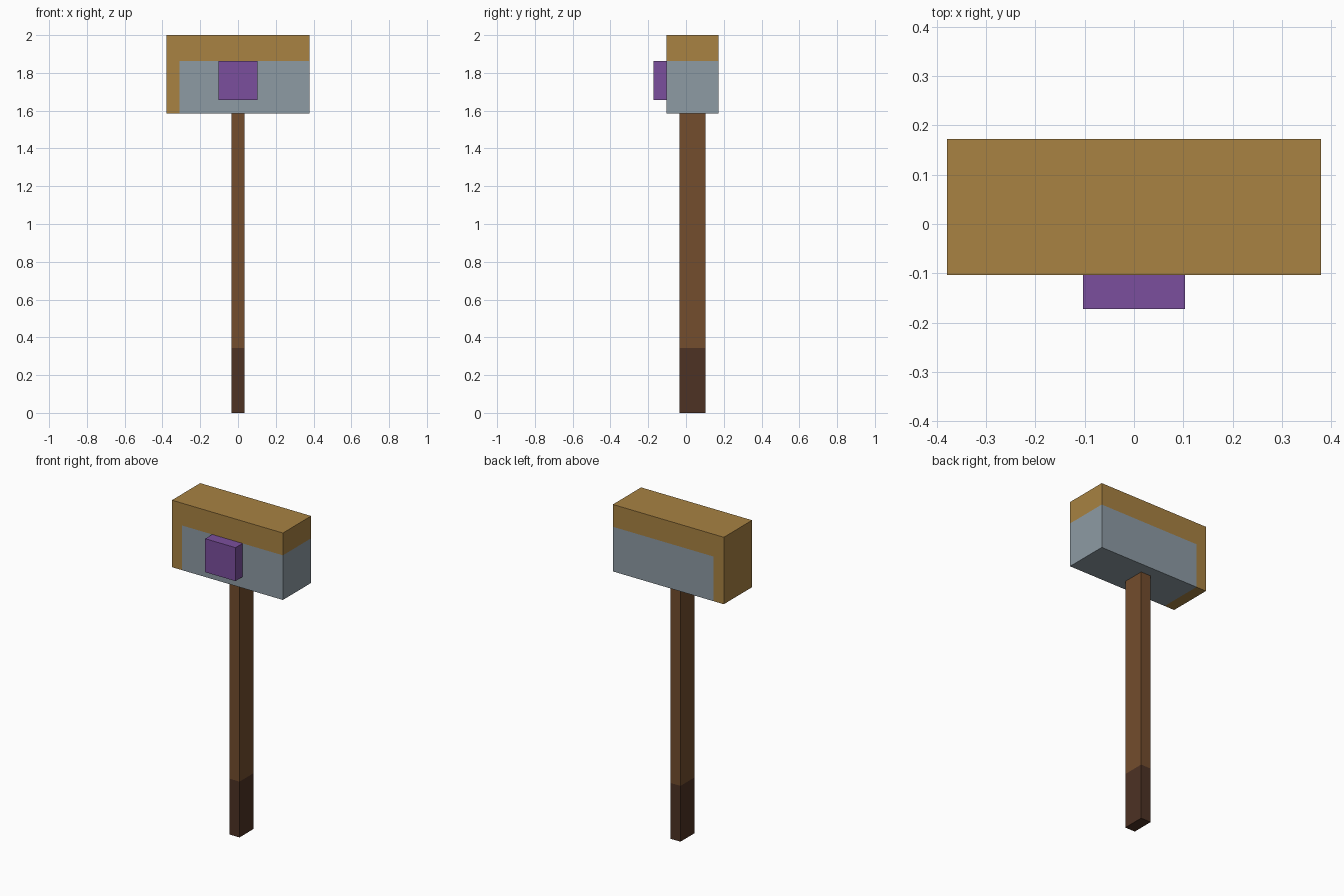
import bpy
import bmesh
from mathutils import Vector

cube = bpy.data.objects.get("Cube")
if cube:
    bpy.data.objects.remove(cube, do_unlink=True)

U = 2 / 58  # one block unit; the hammer is 58 units tall


def to_linear(c):
    c /= 255
    return c / 12.92 if c <= 0.04045 else ((c + 0.055) / 1.055) ** 2.4


def material(name, rgb):
    mat = bpy.data.materials.new(name)
    mat.use_nodes = True
    colour = [to_linear(c) for c in rgb] + [1]
    mat.diffuse_color = colour
    bsdf = mat.node_tree.nodes["Principled BSDF"]
    bsdf.inputs["Base Color"].default_value = colour
    bsdf.inputs["Roughness"].default_value = 0.8
    return mat


gold = material("gold", (168, 130, 66))
steel = material("steel grey", (141, 155, 164))
purple = material("purple", (123, 79, 157))
wood = material("brown wood", (115, 77, 45))
leather = material("dark brown", (77, 50, 36))


def box(name, low, high, mats, cuts=(), rule=None):
    """Box between two corners in block units, cut by (axis, position) planes;
    rule picks the material index from a face centre in block units."""
    low, high = Vector(low), Vector(high)
    bm = bmesh.new()
    bmesh.ops.create_cube(bm, size=1)
    for v in bm.verts:
        v.co = (low + high) / 2 + v.co * (high - low)
    for axis, pos in cuts:
        point, normal = Vector(), Vector()
        point[axis], normal[axis] = pos, 1
        bmesh.ops.bisect_plane(bm, geom=bm.verts[:] + bm.edges[:] + bm.faces[:],
                               plane_co=point, plane_no=normal)
    if rule:
        for f in bm.faces:
            f.material_index = rule(f.calc_center_median())
    bmesh.ops.scale(bm, vec=(U, U, U), verts=bm.verts)
    mesh = bpy.data.meshes.new(name)
    bm.to_mesh(mesh)
    bm.free()
    for m in mats:
        mesh.materials.append(m)
    obj = bpy.data.objects.new(name, mesh)
    bpy.context.collection.objects.link(obj)
    return obj


# Hammer head: steel block with a gold band over the top and down the right end
box("hammer_head", (-11, -3, 46), (11, 5, 58), [steel, gold],
    cuts=[(0, -9), (2, 54)],
    rule=lambda c: int(c.z > 54 or c.x < -9))

# Square plate on the front of the head
box("front_block", (-3, -5, 48), (3, -3, 54), [purple])

# Shaft with a darker grip at the bottom
box("handle", (-1, -1, 0), (1, 3, 46), [wood, leather],
    cuts=[(2, 10)], rule=lambda c: int(c.z < 10))
